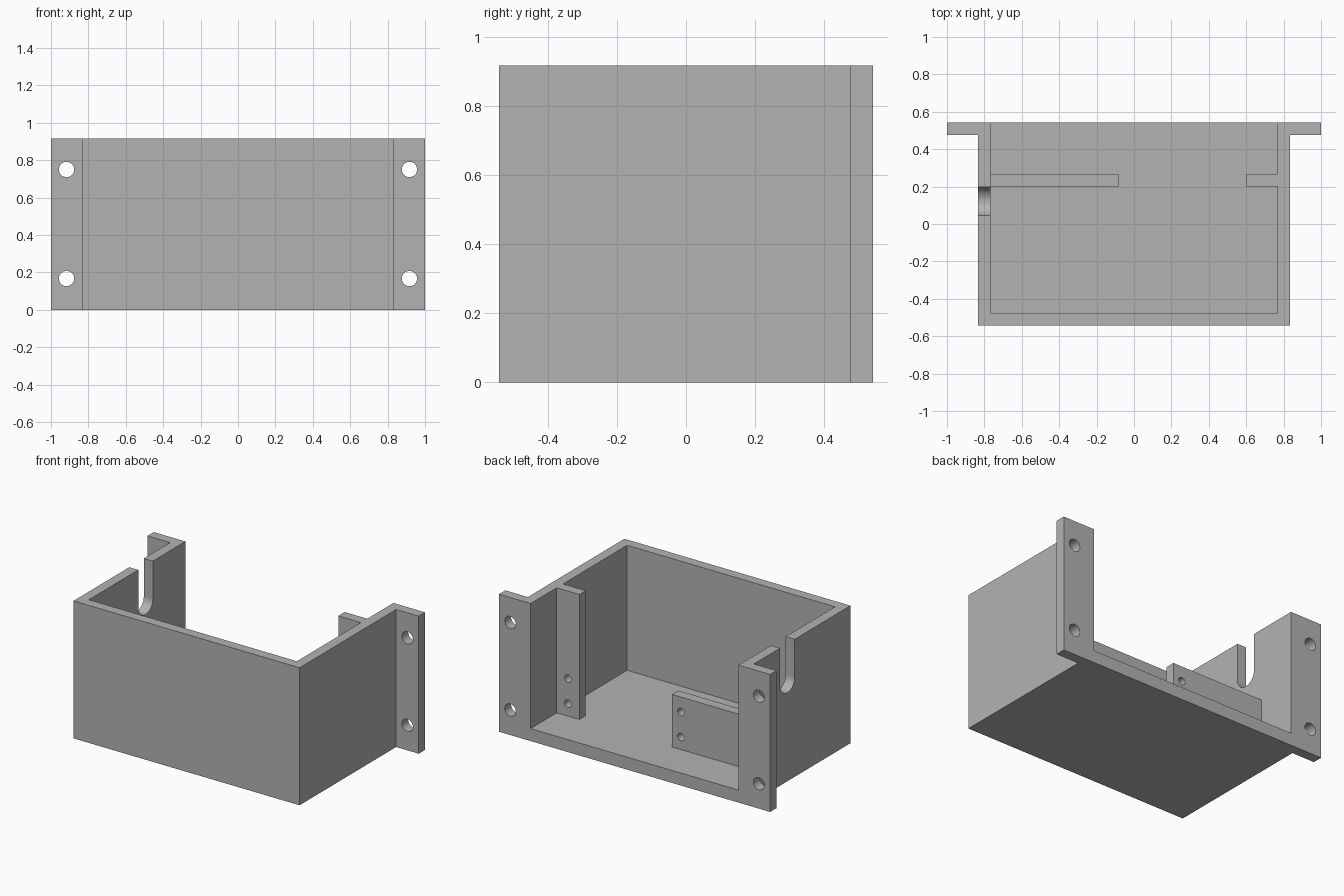
import bpy
import bmesh
from math import cos, sin, pi
from mathutils import Vector

if "Cube" in bpy.data.objects:
    bpy.data.objects.remove(bpy.data.objects["Cube"])

MM = 1 / 60                      # all sizes below are in millimetres
W, D, H = 50, 32.5, 55           # half width, half depth, height of the box
WALL, FLOOR, EAR = 4, 5, 10
INNER = W - WALL

grey = bpy.data.materials.new("plain grey")
grey.use_nodes = True
colour = (0.45, 0.45, 0.45, 1)
grey.diffuse_color = colour
grey.node_tree.nodes["Principled BSDF"].inputs["Base Color"].default_value = colour


def prism(name, points, sweep):
    """Sweep a flat outline along a vector into a closed solid."""
    bm = bmesh.new()
    face = bm.faces.new([bm.verts.new(Vector(p) * MM) for p in points])
    moved = bmesh.ops.extrude_face_region(bm, geom=[face], use_keep_orig=True)["geom"]
    verts = [v for v in moved if isinstance(v, bmesh.types.BMVert)]
    bmesh.ops.translate(bm, verts=verts, vec=Vector(sweep) * MM)
    bmesh.ops.recalc_face_normals(bm, faces=bm.faces)
    mesh = bpy.data.meshes.new(name)
    bm.to_mesh(mesh)
    bm.free()
    mesh.materials.append(grey)
    obj = bpy.data.objects.new(name, mesh)
    bpy.context.collection.objects.link(obj)
    return obj


def plan(name, outline, z0, z1):
    return prism(name, [(x, y, z0) for x, y in outline], (0, 0, z1 - z0))


def cut(target, cutter):
    """Subtract a cutter, then discard it."""
    cutter.hide_render = True
    mod = target.modifiers.new("cut", "BOOLEAN")
    mod.operation, mod.solver, mod.object = "DIFFERENCE", "EXACT", cutter
    bpy.context.view_layer.objects.active = target
    bpy.ops.object.modifier_apply(modifier=mod.name)
    bpy.data.objects.remove(cutter)


def drill(target, x, z, radius, y0, y1, sides=32):
    ring = [2 * pi * i / sides for i in range(sides)]
    pts = [(x + radius * cos(a), y0, z + radius * sin(a)) for a in ring]
    cut(target, prism("drill", pts, (0, y1 - y0, 0)))


# Solid block with mounting ears along the back edge
half = [(W, -D), (W, D - WALL), (W + EAR, D - WALL), (W + EAR, D)]
body = plan("enclosure", half + [(-x, y) for x, y in reversed(half)], 0, H)

# Cavity open at the top and back, leaving a full-height post on the left wall
POST0, POST1 = 12, 16
cavity = [(-INNER, -D + WALL), (INNER, -D + WALL),
          (INNER, POST0), (INNER - 10, POST0), (INNER - 10, POST1), (INNER, POST1),
          (INNER, D + 5), (-INNER, D + 5)]
cut(body, plan("cavity", cavity, FLOOR, H + 5))

# Low mounting plate on the right side
plate = plan("mounting_plate", [(-INNER, POST0), (-5, POST0), (-5, POST1), (-INNER, POST1)],
             FLOOR, FLOOR + 21)

# Screw holes through the ears, the post and the plate
for z in (10, 45):
    for side in (-1, 1):
        drill(body, side * (W + EAR / 2), z, 2.45, D - WALL - 2, D + 2)
for z in (10, 20):
    drill(body, INNER - 5, z, 1.5, POST0 - 2, POST1 + 2)
    drill(plate, -9, z, 1.5, POST0 - 2, POST1 + 2)

# Round-bottomed cable slot in the right wall
R, Y, Z = 4.6, 7.3, 40
arc = [pi + pi * i / 24 for i in range(25)]
slot = [(-W - 2, Y + R * cos(a), Z + R * sin(a)) for a in arc]
slot += [(-W - 2, Y + R, H + 5), (-W - 2, Y - R, H + 5)]
cut(body, prism("slot", slot, (WALL + 4, 0, 0)))

# Smooth the round walls, keep the corners sharp
for obj in (body, plate):
    bpy.ops.object.select_all(action="DESELECT")
    obj.select_set(True)
    bpy.context.view_layer.objects.active = obj
    bpy.ops.object.shade_smooth_by_angle(angle=pi / 6)
